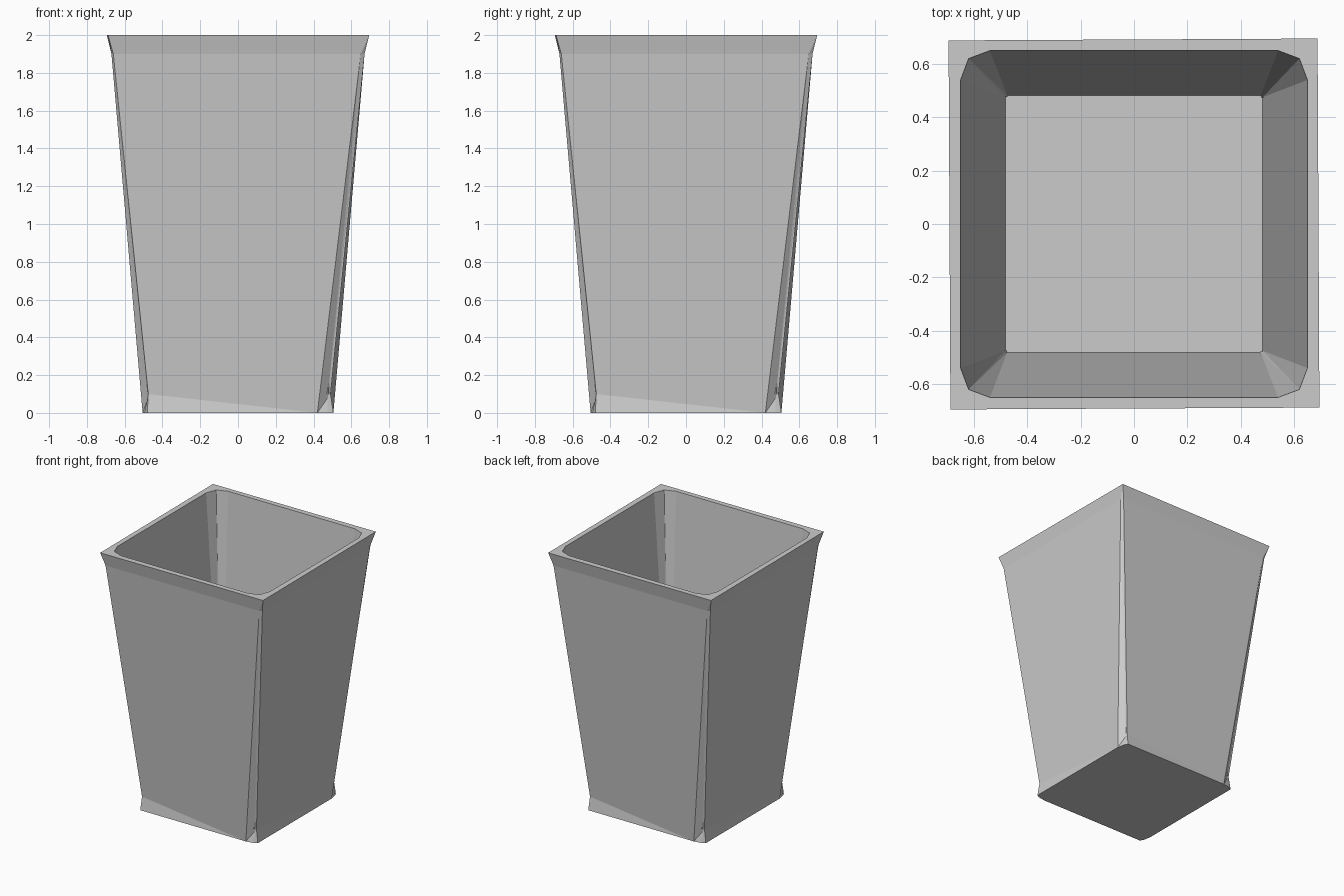
import bpy
import bmesh
from mathutils import Matrix, Vector

cube = bpy.data.objects.get("Cube")
if cube:
    bpy.data.objects.remove(cube, do_unlink=True)

grey = bpy.data.materials.new("plain grey")
grey.use_nodes = True
colour = (0.6, 0.6, 0.6, 1)
grey.diffuse_color = colour
grey.node_tree.nodes["Principled BSDF"].inputs["Base Color"].default_value = colour

# One corner of the bin; the other three are quarter turns of it
corner = {
    "foot_a": (0.42, -0.505, 0), "foot_m": (0.475, -0.495, 0), "foot_b": (0.505, -0.48, 0),
    "low_m": (0.475, -0.475, 0.08), "low_b": (0.49, -0.475, 0.1),
    "neck_a": (0.65, -0.67, 1.9), "neck_b": (0.67, -0.66, 1.9),
    "rim": (0.695, -0.688, 2),
    "lip_a": (0.54, -0.65, 2), "lip_m": (0.62, -0.62, 2), "lip_b": (0.65, -0.54, 2),
    "floor_a": (0.475, -0.482, 0.1), "floor_b": (0.482, -0.475, 0.1),
}

# Faces of one side and its right corner; "<" marks the corner to the left
side_faces = [
    "<low_b foot_a neck_a <neck_b",           # wall
    "<foot_b foot_a <low_b",                  # flared foot
    "foot_a foot_m low_m", "foot_m foot_b low_b low_m",
    "foot_a low_m neck_a", "low_m neck_b neck_a", "low_m low_b neck_b",
    "<neck_b neck_a rim <rim", "neck_a neck_b rim",   # flared rim
    "<rim rim lip_a <lip_b", "rim lip_b lip_m lip_a",  # flat top
    "<lip_b lip_a floor_a <floor_b",          # inner wall
    "lip_a lip_m floor_a", "lip_m floor_b floor_a", "lip_m lip_b floor_b",
]

bm = bmesh.new()
corners = []
for i in range(4):
    turn = Matrix.Rotation(i * 1.5707963, 3, 'Z')
    corners.append({n: bm.verts.new(turn @ Vector(p)) for n, p in corner.items()})

for i in range(4):
    for face in side_faces:
        bm.faces.new([corners[i - 1][n[1:]] if n[0] == "<" else corners[i][n]
                      for n in face.split()])

# Underside and inner floor
bm.faces.new([c[n] for c in reversed(corners) for n in ("foot_b", "foot_m", "foot_a")])
bm.faces.new([c[n] for c in corners for n in ("floor_a", "floor_b")])
bmesh.ops.recalc_face_normals(bm, faces=bm.faces)

mesh = bpy.data.meshes.new("tapered_bin")
bm.to_mesh(mesh)
bm.free()
mesh.materials.append(grey)
bin_body = bpy.data.objects.new("tapered_bin", mesh)
bpy.context.collection.objects.link(bin_body)
